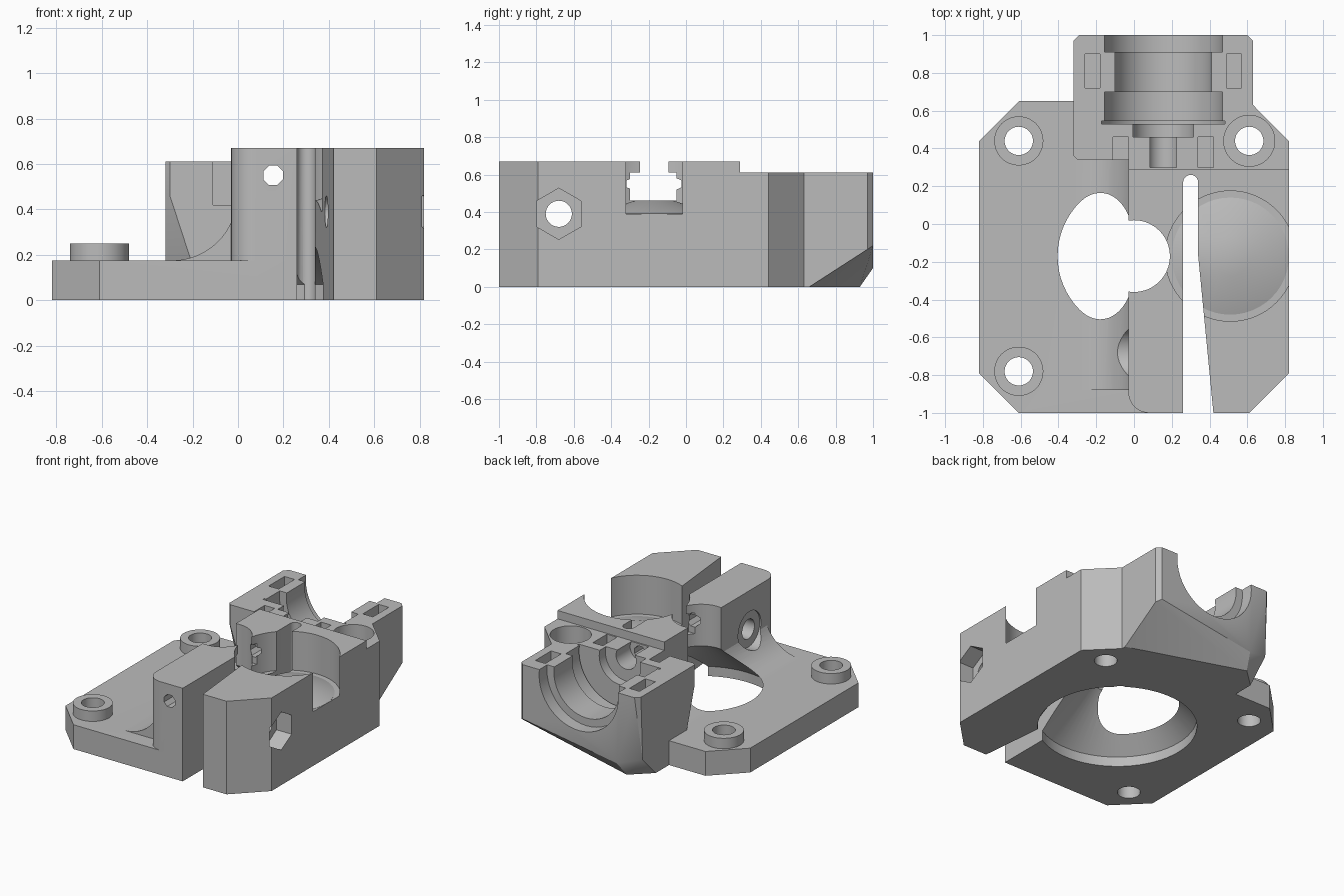
import bpy, bmesh, math
from mathutils import Vector, Matrix

cube = bpy.data.objects.get("Cube")
if cube:
    bpy.data.objects.remove(cube, do_unlink=True)

grey = bpy.data.materials.new("plain grey")
grey.use_nodes = True
grey.diffuse_color = (0.5, 0.5, 0.5, 1)
grey.node_tree.nodes["Principled BSDF"].inputs["Base Color"].default_value = (0.5, 0.5, 0.5, 1)


def finish(name, bm):
    bmesh.ops.recalc_face_normals(bm, faces=bm.faces)
    mesh = bpy.data.meshes.new(name)
    bm.to_mesh(mesh)
    bm.free()
    mesh.materials.append(grey)
    ob = bpy.data.objects.new(name, mesh)
    bpy.context.collection.objects.link(ob)
    return ob


def prism(name, outline, z0, z1):
    bm = bmesh.new()
    face = bm.faces.new([bm.verts.new((x, y, z0)) for x, y in outline])
    ext = bmesh.ops.extrude_face_region(bm, geom=[face])
    moved = [v for v in ext["geom"] if isinstance(v, bmesh.types.BMVert)]
    bmesh.ops.translate(bm, verts=moved, vec=(0, 0, z1 - z0))
    return finish(name, bm)


def box(name, x0, x1, y0, y1, z0, z1):
    return prism(name, [(x0, y0), (x1, y0), (x1, y1), (x0, y1)], z0, z1)


def lathe(name, profile, origin, axis="Z", sides=48, turn=0.0):
    """Stack of (radius, distance) rings along an axis, capped at both ends."""
    aim = {"X": Matrix.Rotation(math.pi / 2, 4, "Y"),
           "Y": Matrix.Rotation(-math.pi / 2, 4, "X"), "Z": Matrix()}[axis]
    bm = bmesh.new()
    rings = []
    for r, d in profile:
        angles = [turn + math.tau * i / sides for i in range(sides)]
        rings.append([bm.verts.new(Vector(origin) + aim @ Vector((r * math.cos(a), r * math.sin(a), d)))
                      for a in angles])
    for low, high in zip(rings, rings[1:]):
        for i in range(sides):
            j = (i + 1) % sides
            bm.faces.new((low[i], low[j], high[j], high[i]))
    bm.faces.new(rings[0])
    bm.faces.new(rings[-1])
    return finish(name, bm)


def rod(name, r, d0, d1, origin, axis="Z", sides=48, turn=0.0):
    return lathe(name, [(r, d0), (r, d1)], origin, axis, sides, turn)


def hull(name, points):
    bm = bmesh.new()
    for p in points:
        bm.verts.new(p)
    res = bmesh.ops.convex_hull(bm, input=bm.verts)
    junk = {v for v in res["geom_interior"] if isinstance(v, bmesh.types.BMVert)}
    bmesh.ops.delete(bm, geom=list(junk), context="VERTS")
    return finish(name, bm)


# Base plate with clipped corners
body = prism("clamp_body", [(-.61, -1), (.61, -1), (.82, -.79), (.82, .44), (.61, .65),
                            (-.61, .65), (-.82, .44), (-.82, -.79)], 0, .175)
bpy.context.view_layer.objects.active = body


def combine(tool, operation):
    tool.hide_render = True
    mod = body.modifiers.new(tool.name, "BOOLEAN")
    mod.operation, mod.solver, mod.object = operation, "EXACT", tool
    bpy.ops.object.modifier_apply(modifier=mod.name)
    bpy.data.objects.remove(tool, do_unlink=True)


def add(tool):
    combine(tool, "UNION")


def cut(tool):
    combine(tool, "DIFFERENCE")


# Tall front block with a rounded front-left corner
corner = [(.08 - .11 * math.sin(a), -.89 - .11 * math.cos(a))
          for a in (math.pi / 2 * i / 8 for i in range(8, -1, -1))]
add(prism("tall_block", corner + [(.61, -1), (.82, -.79), (.82, .29), (-.03, .29)], 0, .67))

# Shoulder behind the tall block
add(prism("shoulder", [(-.03, .28), (.82, .28), (.82, .44), (.61, .65), (-.03, .65)], 0, .61))

# Rear socket block, undercut below
top = [(-.32, .36), (-.30, .34), (.63, .34), (.63, .97), (.60, 1), (-.29, 1), (-.32, .97)]
low = [(-.32, .5, 0), (-.15, .34, 0), (.63, .34, 0), (.63, .66, 0), (-.18, .93, 0), (-.32, .8, 0)]
mid = [(-.32, .36, .46), (-.30, .34, .46), (.60, 1, .22), (.63, .97, .2), (-.15, 1, .1),
       (-.32, .95, .15), (-.32, .5, .175)]
add(hull("socket_block", [(x, y, .61) for x, y in top] + low + mid))

# Curved fillet between plate and tall block
curve = [(-.29 + .285 * math.sin(a), .46 - .285 * math.cos(a)) for a in
         (math.radians(66) * i / 12 for i in range(13))]
bm = bmesh.new()
ends = [[bm.verts.new((x, y, z)) for x, z in curve + [(.05, .33), (.05, .1), (-.29, .1)]]
        for y in (-.88, .45)]
n = len(ends[0])
for i in range(n):
    j = (i + 1) % n
    bm.faces.new((ends[0][i], ends[0][j], ends[1][j], ends[1][i]))
bm.faces.new(ends[0])
bm.faces.new(ends[1])
add(finish("fillet", bm))

# Screw bosses and holes
for y in (.44, -.78):
    add(rod("boss", .13, .1, .25, (-.61, y, 0)))
    cut(rod("boss_hole", .075, -.1, .5, (-.61, y, 0)))
cut(rod("screw_hole", .075, -.1, .5, (.61, .44, 0)))
cut(rod("screw_counterbore", .135, .25, .8, (.61, .44, 0)))

# Motor recess tapering up into the gear bore
cut(lathe("gear_bore", [(.52, -.1), (.52, .07), (.19, .37), (.19, .8)], (0, -.17, 0), sides=64))

# Bearing pocket with a raised conical floor, and its window to the gear bore
cut(rod("bearing_pocket", .345, .39, .8, (.51, -.17, 0), sides=64))
cut(box("bearing_window", .08, .3, -.3, -.05, .46, .61))
add(lathe("pocket_cone", [(.31, .36), (.31, .392), (.105, .46)], (.51, -.17, 0)))

# Tapered flex slit
arc = [(.30 + .04 * math.cos(a), .22 + .04 * math.sin(a)) for a in
       (math.pi * i / 10 for i in range(11))]
cut(prism("slit", arc + [(.26, -1.1), (.43, -1.1), (.34, -.17)], -.1, .9))

# Stepped socket along the feed axis
socket = [(.315, .91, 1.1), (.26, .69, .92), (.315, .54, .70), (.33, .53, .545),
          (.165, .46, .535), (.08, .30, .47)]
for r, y0, y1 in socket:
    cut(rod("socket_step", r, y0, y1, (.155, 0, .57), "Y"))
cut(rod("feed_hole", .047, -1.1, .4, (.155, 0, .55), "Y", 8, math.pi / 8))

# Nut and tie slots
for x0, x1, y0, y1, z0 in ((-.11, -.03, .30, .46, .42), (.34, .42, .30, .46, .42),
                           (-.26, -.18, .72, .90, .38), (.49, .57, .72, .90, .38)):
    cut(box("slot", x0, x1, y0, y1, z0, .8))

# Cross bolt hole, head recess and hex nut trap
cut(rod("bolt_hole", .07, -.5, 1, (0, -.68, .39), "X", 32))
cut(rod("bolt_head_recess", .13, -.4, -.02, (0, -.68, .39), "X"))
cut(rod("nut_trap", .137, .70, 1, (0, -.68, .39), "X", 6))

# Smooth the curved walls, keep the edges crisp
bpy.ops.object.select_all(action="DESELECT")
body.select_set(True)
bpy.ops.object.shade_smooth_by_angle(angle=math.radians(25))
